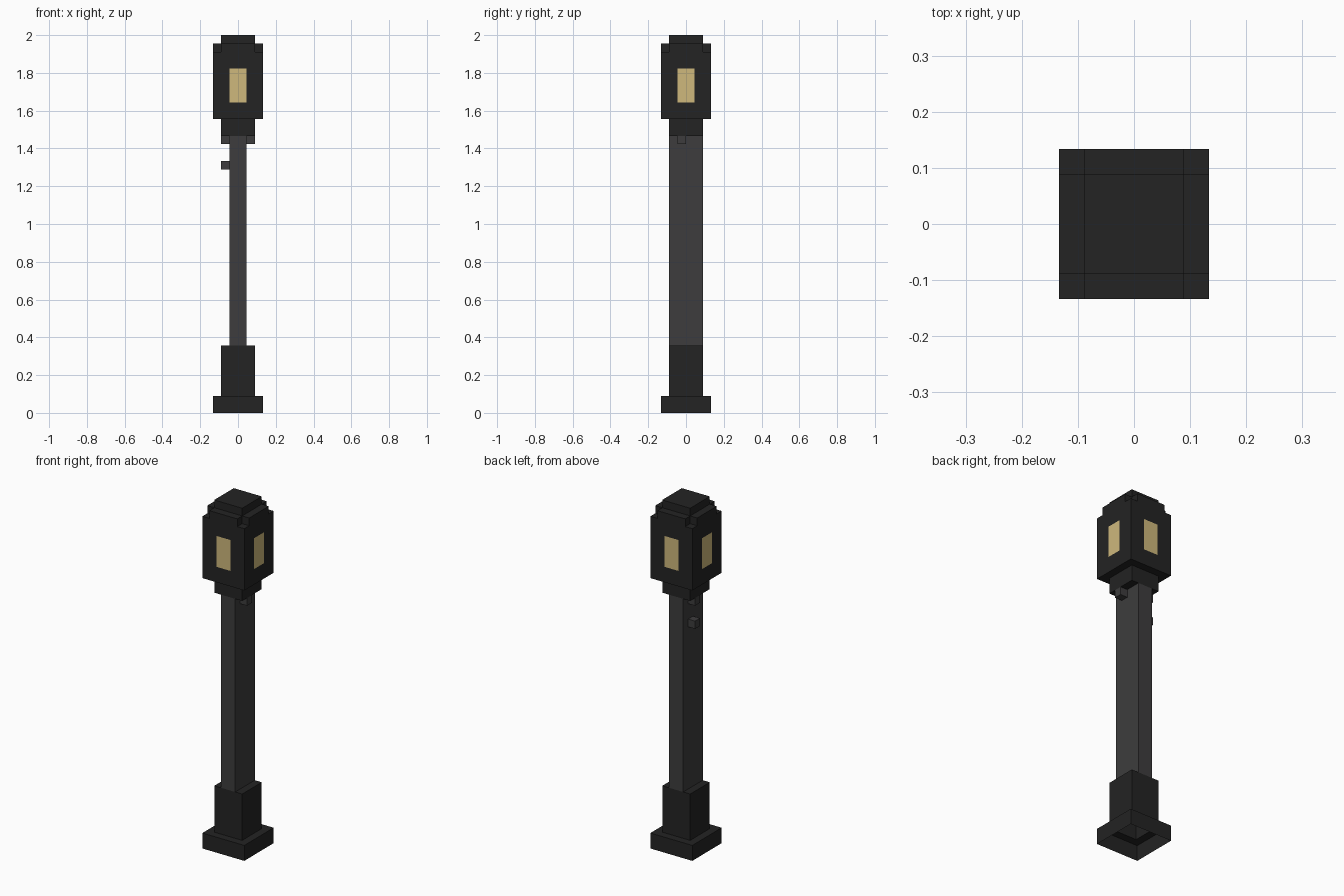
import bpy, bmesh
from mathutils import Vector, Matrix

if "Cube" in bpy.data.objects:
    bpy.data.objects.remove(bpy.data.objects["Cube"])

U = 2 / 45  # one block of the model


def material(name, rgb):
    m = bpy.data.materials.new(name)
    m.diffuse_color = (*rgb, 1)
    m.use_nodes = True
    m.node_tree.nodes["Principled BSDF"].inputs["Base Color"].default_value = m.diffuse_color
    return m


IRON = material("dark iron", (0.0170, 0.0170, 0.0170))
POLE = material("grey iron", (0.047, 0.046, 0.047))
GLOW = material("warm glass", (0.62, 0.48, 0.20))


def quad(bm, pts, out, mat=0):
    """Face through block-unit points, wound to face the direction out."""
    f = bm.faces.new([bm.verts.new(Vector(p) * U) for p in pts])
    f.normal_update()
    if f.normal.dot(Vector(out)) < 0:
        f.normal_flip()
    f.material_index = mat


def flat(bm, x0, x1, y0, y1, z, up):
    if x1 > x0 and y1 > y0:
        quad(bm, [(x0, y0, z), (x1, y0, z), (x1, y1, z), (x0, y1, z)], (0, 0, up))


def ring(bm, hx, hy, z, up, hole):
    """Horizontal cover with a rectangular hole."""
    ax, ay = hole
    flat(bm, -hx, -ax, -hy, hy, z, up)
    flat(bm, ax, hx, -hy, hy, z, up)
    flat(bm, -ax, ax, -hy, -ay, z, up)
    flat(bm, -ax, ax, ay, hy, z, up)


def walls(bm, outline, z0, z1):
    """Walls along a counter-clockwise outline."""
    for (ax, ay), (bx, by) in zip(outline, outline[1:] + outline[:1]):
        quad(bm, [(ax, ay, z0), (bx, by, z0), (bx, by, z1), (ax, ay, z1)],
             (by - ay, ax - bx, 0))


def rect(hx, hy):
    return [(-hx, -hy), (hx, -hy), (hx, hy), (-hx, hy)]


def finish(bm, name, *mats):
    bmesh.ops.remove_doubles(bm, verts=bm.verts, dist=1e-5)
    me = bpy.data.meshes.new(name)
    bm.to_mesh(me)
    bm.free()
    for m in mats:
        me.materials.append(m)
    ob = bpy.data.objects.new(name, me)
    bpy.context.collection.objects.link(ob)


def tier(name, hx, hy, z0, z1, mat, top=None, bottom=None):
    """Hollow square section; top and bottom give the hole left in each cover."""
    bm = bmesh.new()
    walls(bm, rect(hx, hy), z0, z1)
    if top:
        ring(bm, hx, hy, z1, 1, top)
    if bottom:
        ring(bm, hx, hy, z0, -1, bottom)
    finish(bm, name, mat)


# Stacked post, open underneath
tier("base", 3, 3, 0, 2, IRON, top=(2, 2))
tier("plinth", 2, 2, 2, 8, IRON, top=(1, 2))
tier("pole", 1, 2, 8, 33, POLE)
tier("collar", 2, 2, 33, 35, IRON, bottom=(1, 2))
tier("cap", 2, 2, 44, 45, IRON, top=(0, 0))

# Lantern: four walls, each with a glass pane in the middle
bm = bmesh.new()
xs, zs = (-3, -1, 1, 3), (35, 37, 41, 43)
for turn in range(4):
    rot = Matrix.Rotation(turn * 1.5707963268, 3, 'Z')
    for i in range(3):
        for j in range(3):
            pts = [(xs[i], -3, zs[j]), (xs[i + 1], -3, zs[j]),
                   (xs[i + 1], -3, zs[j + 1]), (xs[i], -3, zs[j + 1])]
            quad(bm, [rot @ Vector(p) for p in pts], rot @ Vector((0, -1, 0)),
                 1 if i == j == 1 else 0)
ring(bm, 3, 3, 35, -1, (2, 2))
# Notched corners of the lantern roof
for sx in (-3, 2):
    for sy in (-3, 2):
        flat(bm, sx, sx + 1, sy, sy + 1, 43, 1)
cross = [(-2, -3), (2, -3), (2, -2), (3, -2), (3, 2), (2, 2),
         (2, 3), (-2, 3), (-2, 2), (-3, 2), (-3, -2), (-2, -2)]
walls(bm, cross, 43, 44)
for a, b in ((-3, -2), (2, 3)):
    flat(bm, a, b, -2, 2, 44, 1)
    flat(bm, -2, 2, a, b, 44, 1)
finish(bm, "lantern", IRON, GLOW)

# Small studs on the sides of the pole
for name, x, y, z in (("right_stud", 1, -1, 32), ("left_upper_stud", -2, 0, 32),
                      ("left_lower_stud", -2, 0, 29)):
    bm = bmesh.new()
    walls(bm, [(x, y), (x + 1, y), (x + 1, y + 1), (x, y + 1)], z, z + 1)
    flat(bm, x, x + 1, y, y + 1, z, -1)
    flat(bm, x, x + 1, y, y + 1, z + 1, 1)
    finish(bm, name, POLE)
